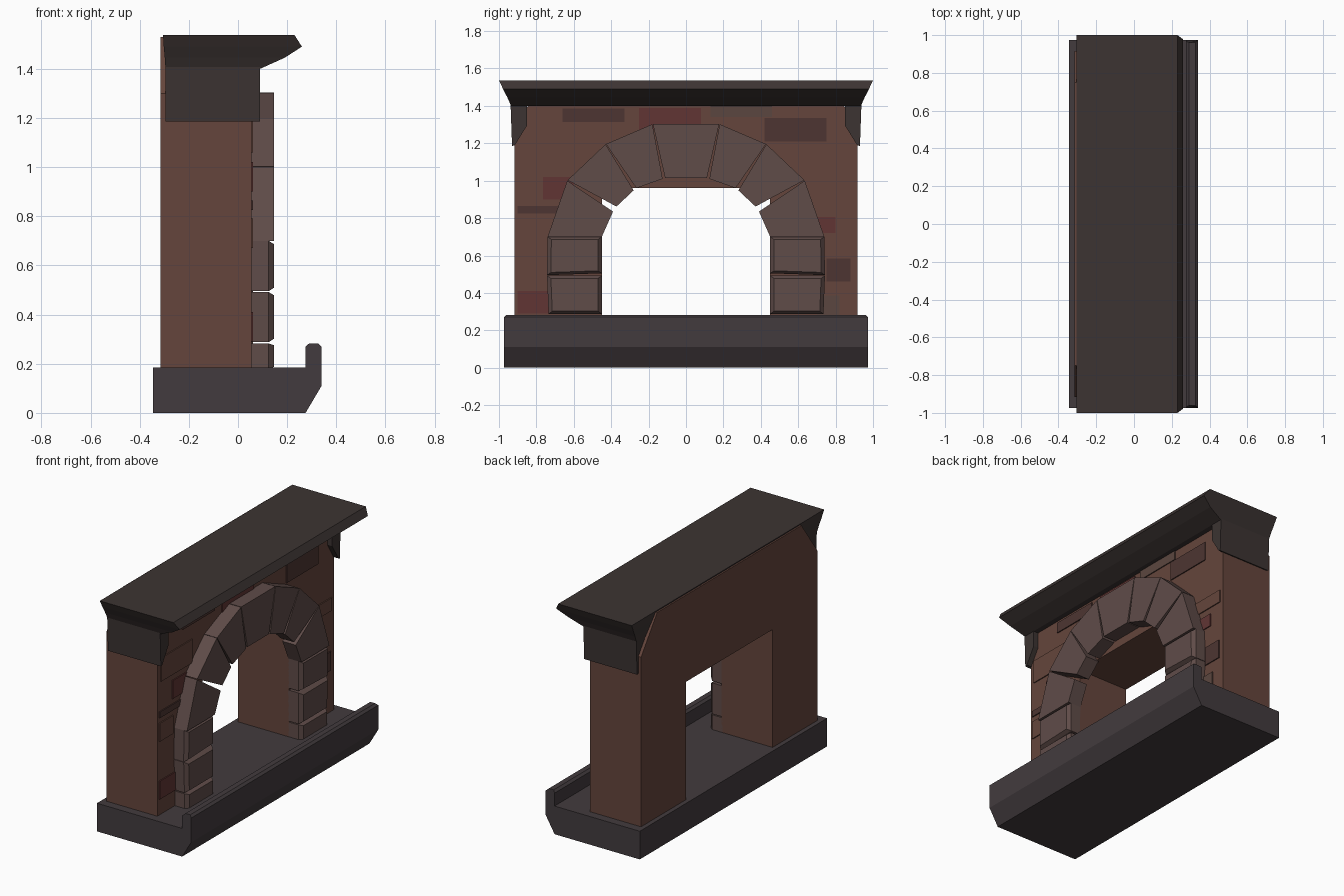
import bpy, bmesh
from mathutils import Vector

if "Cube" in bpy.data.objects:
    bpy.data.objects.remove(bpy.data.objects["Cube"])


def material(name, rgb):
    m = bpy.data.materials.new(name)
    m.diffuse_color = (*rgb, 1)
    m.use_nodes = True
    m.node_tree.nodes["Principled BSDF"].inputs["Base Color"].default_value = m.diffuse_color
    return m


SLATE = material("slate", (0.055, 0.044, 0.048))
WOOD = material("dark_wood", (0.045, 0.034, 0.032))
BROWN = material("brown_brick", (0.13, 0.060, 0.045))
STONE = material("arch_stone", (0.115, 0.072, 0.066))
RED = material("red_brick", (0.12, 0.036, 0.034))
DARK = material("dark_brick", (0.075, 0.036, 0.032))
GREY = material("dull_brick", (0.105, 0.062, 0.050))


def loft(name, rings, mat):
    """Join rings of equal point count into a closed solid."""
    bm = bmesh.new()
    rows = [[bm.verts.new(p) for p in ring] for ring in rings]
    n = len(rows[0])
    for a, b in zip(rows, rows[1:]):
        for i in range(n):
            j = (i + 1) % n
            bm.faces.new((a[i], a[j], b[j], b[i]))
    bm.faces.new(rows[0])
    bm.faces.new(rows[-1])
    bmesh.ops.recalc_face_normals(bm, faces=bm.faces[:])
    me = bpy.data.meshes.new(name)
    bm.to_mesh(me)
    bm.free()
    me.materials.append(mat)
    ob = bpy.data.objects.new(name, me)
    bpy.context.collection.objects.link(ob)
    return ob


def slab(name, yz, x0, x1, mat):
    """Extrude a y-z outline along x."""
    return loft(name, [[(x, y, z) for y, z in yz] for x in (x0, x1)], mat)


def stone(name, yz, bevelled):
    """Arch block; bevelled blocks get a smaller front face."""
    c = sum((Vector(p) for p in yz), Vector((0, 0))) / len(yz)
    inner = [c + (Vector(p) - c) * (0.86 if bevelled else 1) for p in yz]
    rings = [[(0.05, y, z) for y, z in yz]]
    if bevelled:
        rings.append([(0.125, y, z) for y, z in yz])
    rings.append([(0.147, y, z) for y, z in inner])
    loft(name, rings, STONE)


# Hearth slab with raised front lip
hearth = [(-0.345, 0), (0.275, 0), (0.34, 0.11), (0.34, 0.27), (0.325, 0.283),
          (0.29, 0.283), (0.275, 0.27), (0.275, 0.185), (-0.345, 0.185)]


def hearth_end(s):
    return [(x, s * (0.96 if z > 0.28 else 0.973), z) for x, z in hearth]


loft("hearth", [hearth_end(-1), hearth_end(1)], SLATE)

# Chimney body with rectangular fire opening
half = [(0.45, 0.18), (0.917, 0.18), (0.917, 1.3), (0.75, 1.53)]
outline = [(0.45, 0.96)] + half + [(-y, z) for y, z in reversed(half)] + [(-0.45, 0.96)]
slab("chimney_body", outline, -0.315, 0.055, BROWN)

# Mantel shelf, flaring upward
levels = [(1.40, -0.295, 0.09, 0.935), (1.445, -0.298, 0.19, 0.955),
          (1.49, -0.302, 0.26, 0.978), (1.537, -0.305, 0.23, 1.0)]
loft("mantel_shelf", [[(x0, -y, z), (x1, -y, z), (x1, y, z), (x0, y, z)]
                      for z, x0, x1, y in levels], WOOD)

# Mantel brackets at both ends
for s, side in ((-1, "left"), (1, "right")):
    prof = [(0.85, 1.41), (0.85, 1.295), (0.915, 1.19), (0.93, 1.185), (0.938, 1.41)]
    slab("mantel_bracket_" + side, [(s * y, z) for y, z in prof], -0.295, 0.09, WOOD)

# Arch blocks: bevelled pillar stones, then plain wedges
blocks = [
    (True, [(0.45, 0.18), (0.735, 0.18), (0.735, 0.282), (0.45, 0.282)]),
    (True, [(0.45, 0.288), (0.735, 0.288), (0.743, 0.492), (0.45, 0.492)]),
    (True, [(0.45, 0.505), (0.743, 0.495), (0.74, 0.70), (0.45, 0.70)]),
    (False, [(0.45, 0.70), (0.74, 0.70), (0.635, 1.0), (0.39, 0.835)]),
    (False, [(0.372, 0.862), (0.633, 1.003), (0.43, 1.195), (0.28, 0.948)]),
    (False, [(0.265, 0.96), (0.428, 1.196), (0.18, 1.302), (0.125, 1.01)]),
]
for s, side in ((-1, "left"), (1, "right")):
    for i, (bev, pts) in enumerate(blocks):
        stone(f"arch_stone_{side}_{i + 1}", [(s * y, z) for y, z in pts], bev)
stone("keystone", [(-0.112, 1.015), (0.112, 1.015), (0.177, 1.303), (-0.177, 1.303)], False)

# Raised bricks scattered on the front wall: y0, y1, z0, z1
bricks = [
    (-0.66, -0.33, 1.315, 1.385, DARK), (-0.25, 0.08, 1.27, 1.39, RED),
    (0.13, 0.46, 1.34, 1.40, GREY), (0.42, 0.75, 1.21, 1.335, DARK),
    (-0.885, -0.56, 1.06, 1.215, BROWN), (-0.765, -0.60, 0.90, 1.02, RED),
    (-0.90, -0.66, 0.825, 0.865, DARK), (-0.90, -0.76, 0.67, 0.79, BROWN),
    (-0.90, -0.73, 0.29, 0.41, RED), (0.62, 0.89, 0.85, 0.935, BROWN),
    (0.66, 0.80, 0.72, 0.805, RED), (0.75, 0.88, 0.46, 0.585, DARK),
    (0.70, 0.82, 0.27, 0.385, GREY),
]
for i, (y0, y1, z0, z1, mat) in enumerate(bricks):
    slab(f"wall_brick_{i + 1}", [(y0, z0), (y1, z0), (y1, z1), (y0, z1)], 0.04, 0.062, mat)
